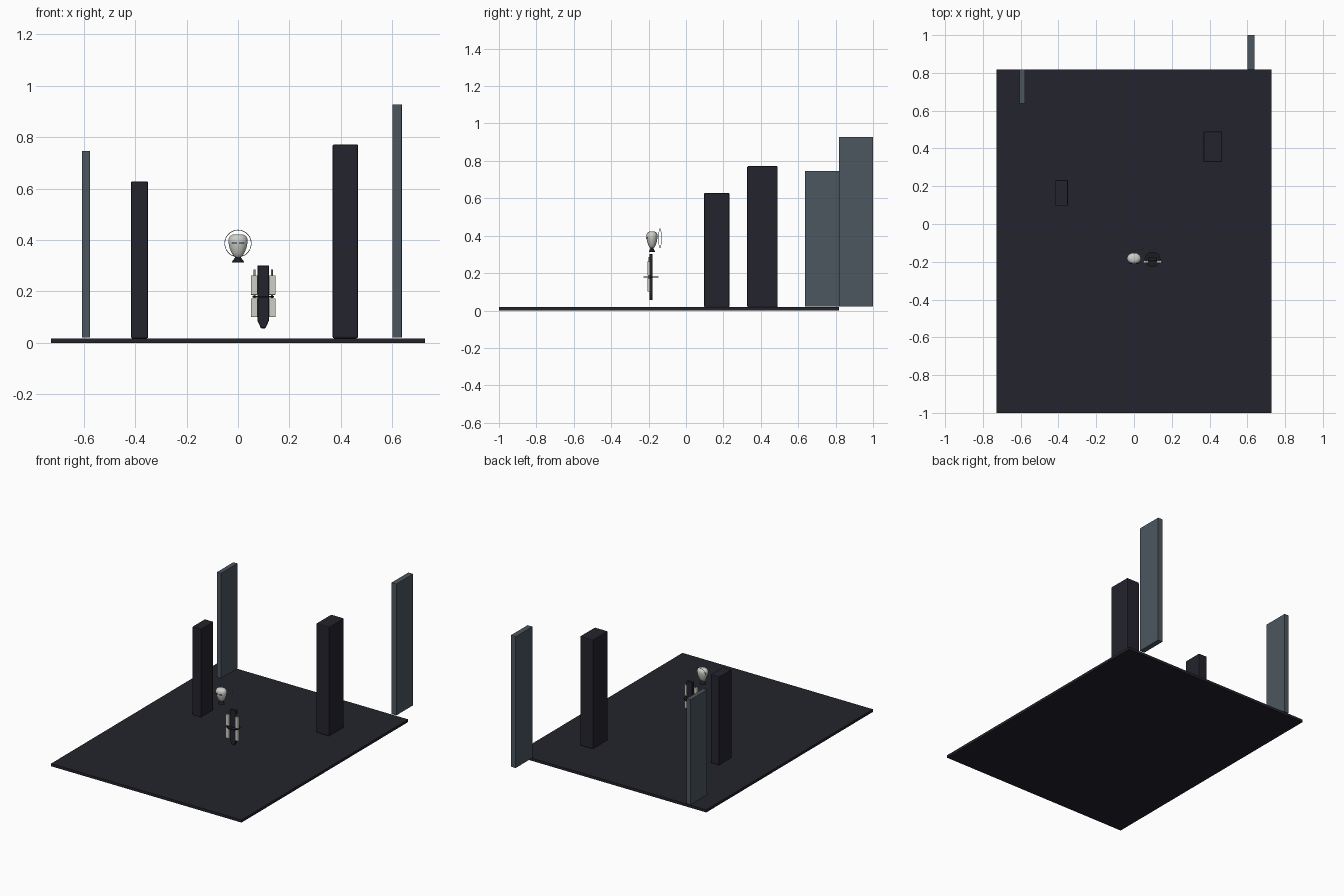
import bpy, bmesh, math
from mathutils import Matrix

if "Cube" in bpy.data.objects:
    bpy.data.objects.remove(bpy.data.objects["Cube"])


def material(name, r, g, b):
    m = bpy.data.materials.new(name)
    m.diffuse_color = (r, g, b, 1)
    m.use_nodes = True
    m.node_tree.nodes["Principled BSDF"].inputs["Base Color"].default_value = m.diffuse_color
    return m


DARK = material("charcoal", 0.017, 0.017, 0.026)
SLATE = material("slate blue grey", 0.072, 0.094, 0.115)
BLACK = material("near black", 0.012, 0.012, 0.014)
PALE = material("pale ceramic", 0.62, 0.62, 0.58)
METAL = material("grey metal", 0.25, 0.26, 0.27)


def finish(bm, name, mat, smooth=False):
    bmesh.ops.recalc_face_normals(bm, faces=bm.faces)
    mesh = bpy.data.meshes.new(name)
    bm.to_mesh(mesh)
    bm.free()
    ob = bpy.data.objects.new(name, mesh)
    bpy.context.collection.objects.link(ob)
    mesh.materials.append(mat)
    if smooth:
        bpy.context.view_layer.objects.active = ob
        ob.select_set(True)
        bpy.ops.object.shade_smooth_by_angle(angle=math.radians(40))
        ob.select_set(False)
    return ob


def box(name, x, y, z, mat, bevel=0.0):
    """Box from (low, high) pairs on each axis."""
    bm = bmesh.new()
    bmesh.ops.create_cube(bm, size=1)
    for v in bm.verts:
        for i, (lo, hi) in enumerate((x, y, z)):
            v.co[i] = lo if v.co[i] < 0 else hi
    if bevel:
        bmesh.ops.bevel(bm, geom=bm.edges[:], offset=bevel, segments=2,
                        profile=0.5, affect='EDGES')
    return finish(bm, name, mat)


def lathe(name, profile, centre, mat, depth=1.0, sides=24):
    """Stacked rings from (radius, z) pairs, squashed in y by depth."""
    bm = bmesh.new()
    rings = [[bm.verts.new((centre[0] + r * math.cos(2 * math.pi * i / sides),
                            centre[1] + r * depth * math.sin(2 * math.pi * i / sides), z))
              for i in range(sides)] for r, z in profile]
    for a, b in zip(rings, rings[1:]):
        for i in range(sides):
            j = (i + 1) % sides
            bm.faces.new((a[i], a[j], b[j], b[i]))
    bm.faces.new(rings[0])
    bm.faces.new(rings[-1])
    return finish(bm, name, mat, True)


def ring(name, centre, radius, tube, turn, mat, sides=48):
    """Thin upright ring facing y, turned about z."""
    bm = bmesh.new()
    m = Matrix.Translation(centre) @ Matrix.Rotation(turn, 4, 'Z')
    loops = []
    for i in range(sides):
        a = 2 * math.pi * i / sides
        row = []
        for k in range(6):
            b = 2 * math.pi * k / 6
            r = radius + tube * math.cos(b)
            v = bm.verts.new((r * math.cos(a), tube * math.sin(b), r * math.sin(a)))
            v.co = m @ v.co
            row.append(v)
        loops.append(row)
    for i in range(sides):
        p, q = loops[i], loops[(i + 1) % sides]
        for k in range(6):
            n = (k + 1) % 6
            bm.faces.new((p[k], p[n], q[n], q[k]))
    return finish(bm, name, mat, True)


# Floor, pillars and standing panels
box("floor_slab", (-0.727, 0.727), (-1, 0.817), (0, 0.018), DARK)
box("left_pillar", (-0.416, -0.35), (0.097, 0.232), (0.018, 0.628), DARK, 0.004)
box("right_pillar", (0.368, 0.467), (0.327, 0.49), (0.018, 0.772), DARK, 0.006)
box("left_panel", (-0.607, -0.576), (0.637, 0.817), (0.021, 0.746), SLATE, 0.001)
box("right_panel", (0.6, 0.637), (0.817, 1.0), (0.021, 0.928), SLATE, 0.001)

# Floating head with neck, visor line and halo
CY = -0.182
lathe("head", [(0.010, 0.333), (0.017, 0.338), (0.025, 0.350), (0.033, 0.370),
               (0.0375, 0.391), (0.037, 0.405), (0.031, 0.416), (0.018, 0.422)],
      (0, CY), PALE, 0.8)
lathe("neck", [(0.024, 0.313), (0.021, 0.319), (0.009, 0.336)], (0, CY), BLACK, 0.7, 16)
for s in (-1, 1):
    cx = s * 0.014
    box("eye_slit", (cx - 0.010, cx + 0.010), (CY - 0.031, CY - 0.025),
        (0.386, 0.390), BLACK)
ring("halo", (0, -0.139, 0.387), 0.052, 0.0013, math.radians(8), METAL)

# Floating device: slim core with a pointed tip
BX = 0.098
bm = bmesh.new()
outline = [(-0.023, 0.301), (0.023, 0.301), (0.023, 0.088),
           (0.009, 0.057), (-0.009, 0.057), (-0.023, 0.088)]
face = bm.faces.new([bm.verts.new((BX + x, -0.196, z)) for x, z in outline])
out = bmesh.ops.extrude_face_region(bm, geom=[face])
for v in out["geom"]:
    if isinstance(v, bmesh.types.BMVert):
        v.co.y += 0.018
bmesh.ops.bevel(bm, geom=bm.edges[:], offset=0.002, segments=1, affect='EDGES')
finish(bm, "device_core", DARK)

# Collar disc around the core
lathe("collar_disc", [(0.042, 0.177), (0.042, 0.183)], (BX, -0.187), BLACK, 0.95)

# Side plates and pins, mirrored about the core
for s in (-1, 1):
    for lo, hi in ((0.101, 0.173), (0.187, 0.263)):
        edges = sorted((BX + s * 0.022, BX + s * 0.048))
        box("side_plate", edges, (-0.207, -0.192), (lo, hi), PALE, 0.002)
    px = BX + s * 0.034
    lathe("pin", [(0.004, 0.095 + 0.08), (0.004, 0.286)], (px, -0.196), METAL, 1, 10)
